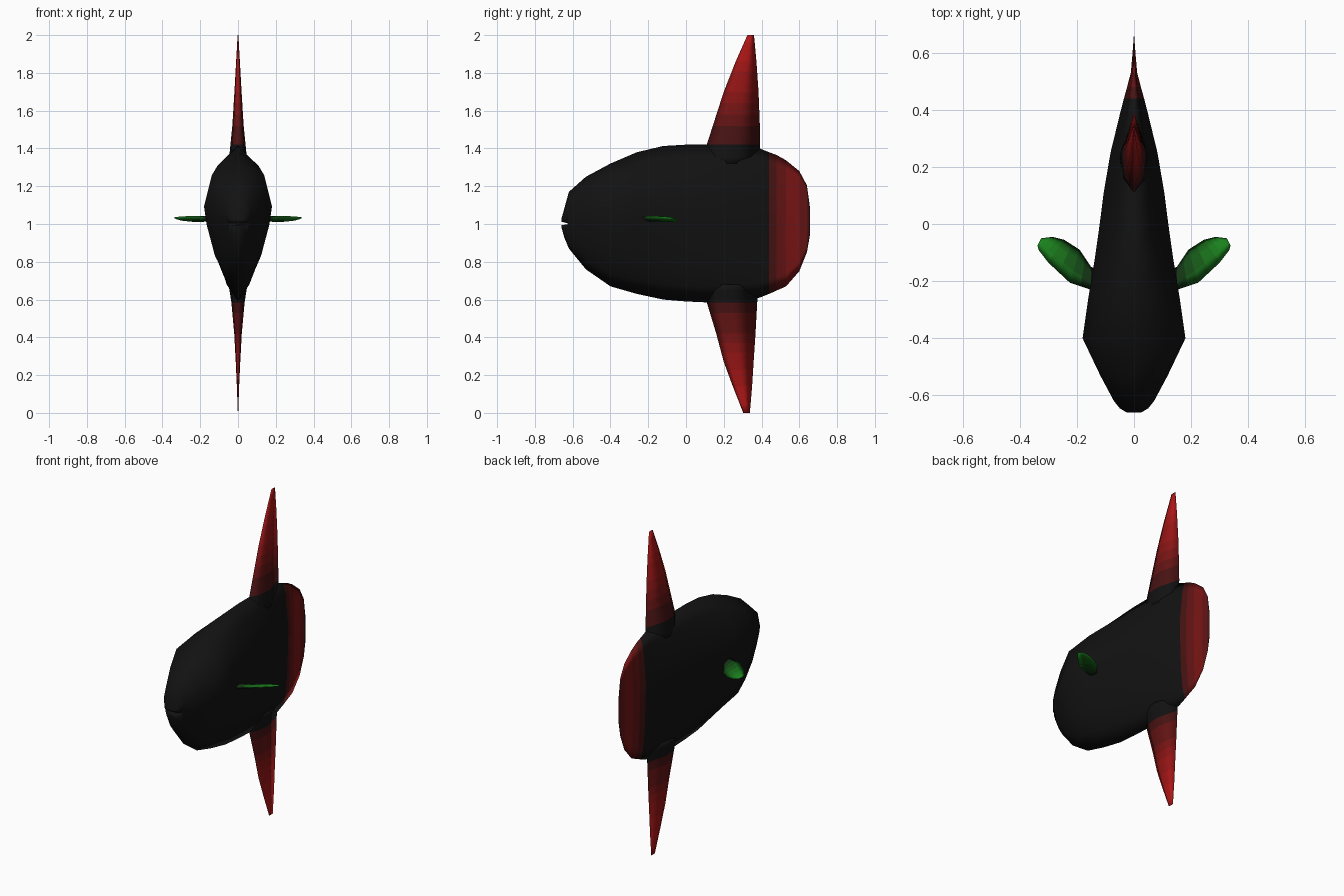
import bpy, bmesh
from mathutils import Vector

if "Cube" in bpy.data.objects:
    bpy.data.objects.remove(bpy.data.objects["Cube"])

DARK = (0.006, 0.006, 0.006)
RED = (0.42, 0.008, 0.008)
GREEN = (0.01, 0.22, 0.012)
SHADES = 8


def shades(name, tip):
    mats = []
    for i in range(SHADES):
        t = i / (SHADES - 1)
        m = bpy.data.materials.new(f"{name}_{i}")
        m.diffuse_color = [a + (b - a) * t for a, b in zip(DARK, tip)] + [1]
        m.use_nodes = True
        m.node_tree.nodes["Principled BSDF"].inputs["Base Color"].default_value = m.diffuse_color
        mats.append(m)
    return mats


red_mats = shades("red_shade", RED)
green_mats = shades("green_shade", GREEN)


def loft(name, rings, mats, tint):
    """Skin closed rings of points; tint(face centre) gives 0..1 shade."""
    bm = bmesh.new()
    vr = [[bm.verts.new(p) for p in r] for r in rings]
    n = len(vr[0])
    for a, b in zip(vr, vr[1:]):
        for i in range(n):
            j = (i + 1) % n
            bm.faces.new((a[i], a[j], b[j], b[i]))
    bm.faces.new(vr[0])
    bm.faces.new(vr[-1])
    bmesh.ops.recalc_face_normals(bm, faces=bm.faces)
    for f in bm.faces:
        t = min(max(tint(f.calc_center_median()), 0), 1)
        f.material_index = round(t * (SHADES - 1))
        f.smooth = True
    me = bpy.data.meshes.new(name)
    bm.to_mesh(me)
    bm.free()
    for m in mats:
        me.materials.append(m)
    ob = bpy.data.objects.new(name, me)
    bpy.context.collection.objects.link(ob)
    return ob


def refine(stations, n):
    out = []
    for a, b in zip(stations, stations[1:]):
        out += [[p + (q - p) * k / n for p, q in zip(a, b)] for k in range(n)]
    return out + [list(stations[-1])]


# Body: stations of y, top, bottom, half width
body_st = [
    (-0.66, 1.025, 0.985, 0.025), (-0.645, 1.08, 0.93, 0.05),
    (-0.62, 1.17, 0.87, 0.07), (-0.53, 1.25, 0.76, 0.118),
    (-0.40, 1.32, 0.67, 0.18), (-0.26, 1.38, 0.63, 0.16),
    (-0.12, 1.413, 0.60, 0.137), (0.0, 1.42, 0.59, 0.12),
    (0.11, 1.42, 0.585, 0.106), (0.25, 1.412, 0.595, 0.082),
    (0.39, 1.40, 0.61, 0.048), (0.44, 1.38, 0.63, 0.035),
    (0.48, 1.365, 0.648, 0.024), (0.53, 1.337, 0.67, 0.011),
    (0.60, 1.28, 0.75, 0.005), (0.64, 1.205, 0.85, 0.002),
    (0.656, 1.09, 0.94, 0.001)]
front_prof = [(1, 0), (0.81, 0.77), (0.3, 1), (0, 0.92), (-0.5, 0.68), (-0.8, 0.4), (-1, 0)]
rear_prof = [(1, 0), (0.81, 0.5), (0.3, 1), (0, 0.95), (-0.5, 0.76), (-0.8, 0.46), (-1, 0)]
rings = []
for y, top, bot, w in body_st:
    k = min(max((y + 0.4) / 0.4, 0), 1)
    mid, h = (top + bot) / 2, (top - bot) / 2
    half = [(w * (a[1] + (b[1] - a[1]) * k), mid + h * a[0])
            for a, b in zip(front_prof, rear_prof)]
    rings.append([(x, y, z) for x, z in half] +
                 [(-x, y, z) for x, z in half[-2:0:-1]])
body = loft("body", rings, red_mats,
            lambda c: 0.3 * min((c.y - 0.4) / 0.1, (0.72 - c.y) / 0.12))

# Mouth notch cut into the snout
mouth = loft("mouth_cutter",
             [[(x, -0.70, 1.022), (x, -0.70, 0.988), (x, -0.628, 0.998), (x, -0.628, 1.004)]
              for x in (-0.12, 0.12)], red_mats, lambda c: 0)
mouth.hide_render = True
mouth.hide_viewport = True
cut = body.modifiers.new("mouth", "BOOLEAN")
cut.operation = "DIFFERENCE"
cut.solver = "EXACT"
cut.object = mouth


# Tall fins: stations of z, front y, back y, half thickness
def tall_fin(name, stations, z0, z1):
    rings = []
    for z, f, b, w in refine(stations, 3):
        c = b - f
        z = max(z, 0.0)
        rings.append([(0, f, z), (w * 0.8, f + c * 0.2, z), (w, f + c * 0.5, z), (0, b, z),
                      (-w, f + c * 0.5, z), (-w * 0.8, f + c * 0.2, z)])
    loft(name, rings, red_mats, lambda c: (c.z - z0) / (z1 - z0))


tall_fin("dorsal_fin", [(1.32, 0.09, 0.39, 0.05), (1.42, 0.11, 0.393, 0.04),
                        (1.52, 0.142, 0.391, 0.03), (1.70, 0.20, 0.384, 0.019),
                        (1.86, 0.263, 0.373, 0.01), (2.0, 0.325, 0.36, 0.002)], 1.40, 1.9)
tall_fin("anal_fin", [(0.68, 0.09, 0.385, 0.05), (0.585, 0.11, 0.377, 0.035),
                      (0.42, 0.16, 0.368, 0.02), (0.27, 0.20, 0.358, 0.012),
                      (0.14, 0.248, 0.35, 0.006), (0.0, 0.303, 0.338, 0.001)], 0.62, 0.12)

# Side fins: stations of leading x, y and trailing x, y, half thickness
side_st = [(0.10, -0.24, 0.10, -0.17, 0.012), (0.15, -0.23, 0.15, -0.15, 0.013),
           (0.225, -0.205, 0.19, -0.09, 0.012), (0.30, -0.135, 0.245, -0.055, 0.010),
           (0.333, -0.092, 0.285, -0.045, 0.007), (0.338, -0.075, 0.325, -0.05, 0.002)]
for side, s in (("right", 1), ("left", -1)):
    rings = []
    for lx, ly, tx, ty, w in refine(side_st, 2):
        ring = []
        for k, up in ((0, 0), (0.35, 1), (0.7, 0.7), (1, 0), (0.7, -0.7), (0.35, -1)):
            x, y = lx + (tx - lx) * k, ly + (ty - ly) * k
            z = 1.029 + 0.18 * (x - 0.25) - 0.23 * (y + 0.125) + up * w
            ring.append((s * x, y, z))
        rings.append(ring)
    loft(side + "_side_fin", rings, green_mats, lambda c: (abs(c.x) - 0.14) / 0.17)
